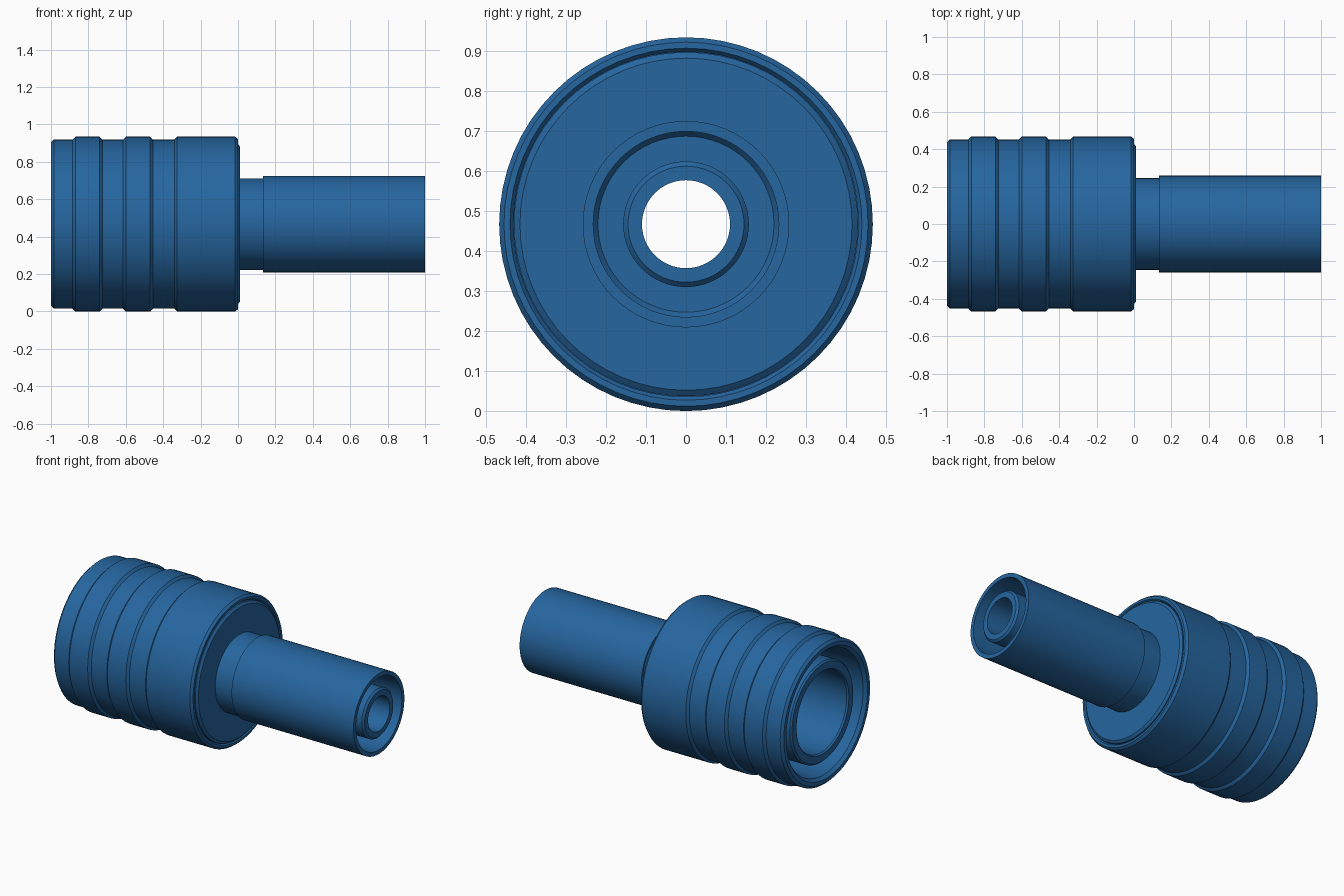
import bpy, bmesh
from math import cos, sin, tau, radians

if "Cube" in bpy.data.objects:
    bpy.data.objects.remove(bpy.data.objects["Cube"], do_unlink=True)

AXIS_Z = 0.467
SEGMENTS = 64

blue = bpy.data.materials.new("connector blue")
blue.use_nodes = True
colour = (0.019, 0.132, 0.347, 1)
blue.diffuse_color = colour
blue.node_tree.nodes["Principled BSDF"].inputs["Base Color"].default_value = colour


def lathe(name, profile):
    """Spin a closed (x, radius) profile around the lengthwise axis."""
    bm = bmesh.new()
    rings = []
    for i in range(SEGMENTS):
        a = tau * i / SEGMENTS
        rings.append([bm.verts.new((x, r * sin(a), r * cos(a))) for x, r in profile])
    n = len(profile)
    for i, ring in enumerate(rings):
        following = rings[(i + 1) % SEGMENTS]
        for j in range(n):
            k = (j + 1) % n
            bm.faces.new((ring[j], ring[k], following[k], following[j]))
    bmesh.ops.recalc_face_normals(bm, faces=bm.faces)
    mesh = bpy.data.meshes.new(name)
    bm.to_mesh(mesh)
    bm.free()
    mesh.materials.append(blue)
    obj = bpy.data.objects.new(name, mesh)
    obj.location.z = AXIS_Z
    bpy.context.collection.objects.link(obj)
    bpy.ops.object.select_all(action="DESELECT")
    obj.select_set(True)
    bpy.context.view_layer.objects.active = obj
    bpy.ops.object.shade_smooth_by_angle(angle=radians(20))
    return obj


# Coupling shell: three raised bands with sloped shoulders, open at the left end
HIGH, LOW, SLOPE = 0.467, 0.452, 0.015
outside = [(-1, 0.437), (-0.985, LOW)]
for start, end in ((-0.885, -0.725), (-0.615, -0.455)):
    outside += [(start, LOW), (start + SLOPE, HIGH), (end - SLOPE, HIGH), (end, LOW)]
outside += [(-0.34, LOW), (-0.325, HIGH), (-0.015, HIGH), (0, 0.455)]
inside = [(0, 0.44), (-0.012, 0.431), (-0.25, 0.431), (-0.25, 0.395),
          (-0.98, 0.395), (-1, 0.412)]
lathe("coupling_shell", outside + inside)

# Rear disc with the narrow neck
lathe("rear_disc_and_neck", [
    (-0.25, 0.43), (-0.002, 0.43), (0.01, 0.415), (0.01, 0.245),
    (0.2, 0.245), (0.2, 0.11), (-0.25, 0.11)])

# Contact sleeve inside the open end
lathe("contact_sleeve", [
    (-0.25, 0.32), (-0.96, 0.32), (-0.97, 0.31), (-0.97, 0.265),
    (-0.96, 0.258), (-0.25, 0.258)])

# Outer tube of the stem
lathe("outer_tube", [
    (0.135, 0.258), (1, 0.258), (1, 0.232), (0.215, 0.232),
    (0.2, 0.22), (0.135, 0.22)])

# Inner tube with a chamfered tip
lathe("inner_tube", [
    (0.15, 0.157), (0.988, 0.157), (1, 0.145), (1, 0.11), (0.15, 0.11)])
